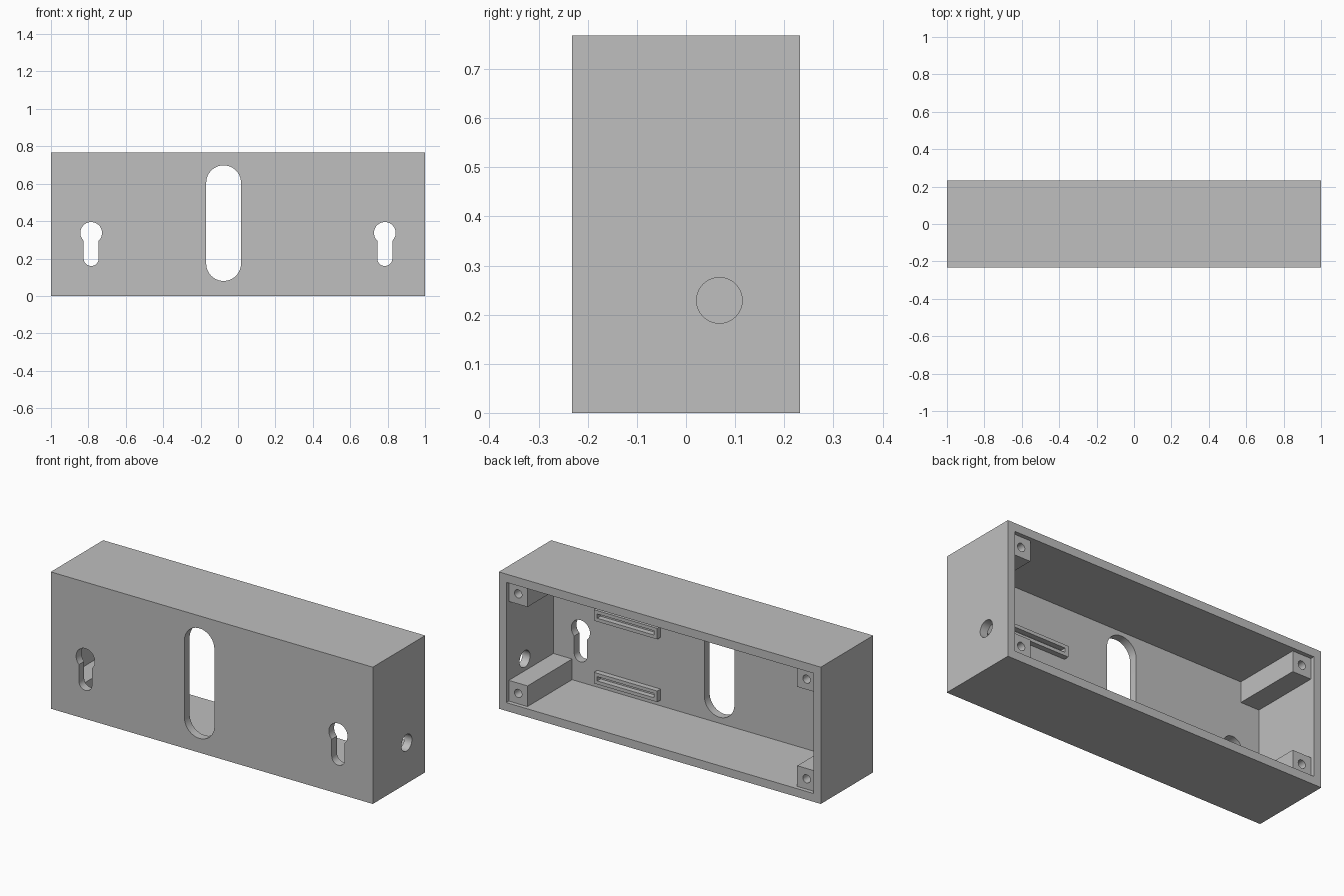
import bpy, bmesh, math
from mathutils import Matrix, Vector

if "Cube" in bpy.data.objects:
    bpy.data.objects.remove(bpy.data.objects["Cube"], do_unlink=True)

# Overall sizes
W, D, H = 1.0, 0.2325, 0.768      # half width, half depth, height
WALL = 0.0465
POST = 0.116
RECESS = 0.023                    # posts sit below the rim to take a lid
FLOOR = WALL - D                  # inner face of the front plate

grey = bpy.data.materials.new("plain_grey")
grey.use_nodes = True
grey.diffuse_color = (0.52, 0.52, 0.52, 1)
grey.node_tree.nodes["Principled BSDF"].inputs["Base Color"].default_value = grey.diffuse_color


def add_object(name, bm):
    bmesh.ops.recalc_face_normals(bm, faces=bm.faces)
    mesh = bpy.data.meshes.new(name)
    bm.to_mesh(mesh)
    bm.free()
    obj = bpy.data.objects.new(name, mesh)
    mesh.materials.append(grey)
    bpy.context.collection.objects.link(obj)
    return obj


def box(name, low, high):
    low, high = Vector(low), Vector(high)
    bm = bmesh.new()
    bmesh.ops.create_cube(bm, size=1)
    bmesh.ops.scale(bm, vec=high - low, verts=bm.verts)
    bmesh.ops.translate(bm, vec=(low + high) / 2, verts=bm.verts)
    return add_object(name, bm)


def rounded_slot(name, x, low, high, r, y0, y1, steps=32):
    """Upright slot with round ends, centred on arc centres low and high, cut along y."""
    bm = bmesh.new()
    ring = []
    for centre, start in ((high, 0), (low, math.pi)):
        for i in range(steps + 1):
            a = start + math.pi * i / steps
            ring.append(bm.verts.new((x + r * math.cos(a), y0, centre + r * math.sin(a))))
    face = bm.faces.new(ring)
    side = bmesh.ops.extrude_face_region(bm, geom=[face])["geom"]
    moved = [v for v in side if isinstance(v, bmesh.types.BMVert)]
    bmesh.ops.translate(bm, vec=(0, y1 - y0, 0), verts=moved)
    return add_object(name, bm)


def cylinder(name, centre, r, length, axis):
    bm = bmesh.new()
    bmesh.ops.create_cone(bm, cap_ends=True, segments=48, radius1=r, radius2=r, depth=length)
    turn = Matrix.Rotation(math.pi / 2, 4, "Y" if axis == "x" else "X")
    bmesh.ops.transform(bm, matrix=Matrix.Translation(centre) @ turn, verts=bm.verts)
    return add_object(name, bm)


def cut(obj, *cutters):
    bpy.context.view_layer.objects.active = obj
    for cutter in cutters:
        cutter.hide_render = True
        mod = obj.modifiers.new("cut", "BOOLEAN")
        mod.operation, mod.solver, mod.object = "DIFFERENCE", "EXACT", cutter
        bpy.ops.object.modifier_apply(modifier=mod.name)
        bpy.data.objects.remove(cutter, do_unlink=True)


def smooth(obj):
    bpy.ops.object.select_all(action="DESELECT")
    obj.select_set(True)
    bpy.context.view_layer.objects.active = obj
    bpy.ops.object.shade_smooth_by_angle(angle=math.radians(30))


# Case: a box open at the back
case = box("case", (-W, -D, 0), (W, D, H))
cut(case, box("cavity", (WALL - W, FLOOR, WALL), (W - WALL, D + 0.1, H - WALL)))

# Tall window in the front plate and the cable hole in the left wall
y0, y1 = -D - 0.05, FLOOR + 0.05
cut(case, rounded_slot("window", -0.077, 0.173, 0.605, 0.093, y0, y1),
    cylinder("cable_hole", (W, 0.068, 0.229), 0.0465, 0.2, "x"))

# Keyhole hangers
for sx in (-1, 1):
    x = sx * 0.785
    cut(case, cylinder("keyhole_head", (x, -D, 0.337), 0.058, 0.2, "y"),
        rounded_slot("keyhole_neck", x, 0.2, 0.32, 0.04, y0, y1))
smooth(case)

# Corner screw posts running from the front plate, with blind pilot holes
for side, sx in (("left", 1), ("right", -1)):
    for level, z in (("lower", WALL + POST / 2), ("upper", H - WALL - POST / 2)):
        x = sx * (W - WALL - POST / 2)
        h = POST / 2
        post = box(f"{level}_{side}_post", (x - h, FLOOR, z - h), (x + h, D - RECESS, z + h))
        cut(post, cylinder("pilot_hole", (x, D - RECESS, z), 0.023, 0.5, "y"))
        smooth(post)

# Long rectangular holder frames on the inside of the front plate
for level, z in (("lower", 0.079), ("upper", 0.431)):
    frame = box(f"{level}_holder_frame", (0.288, FLOOR, z), (0.682, FLOOR + 0.03, z + 0.062))
    cut(frame, box("frame_slot", (0.309, FLOOR - 0.05, z + 0.019),
                   (0.661, FLOOR + 0.1, z + 0.043)))
